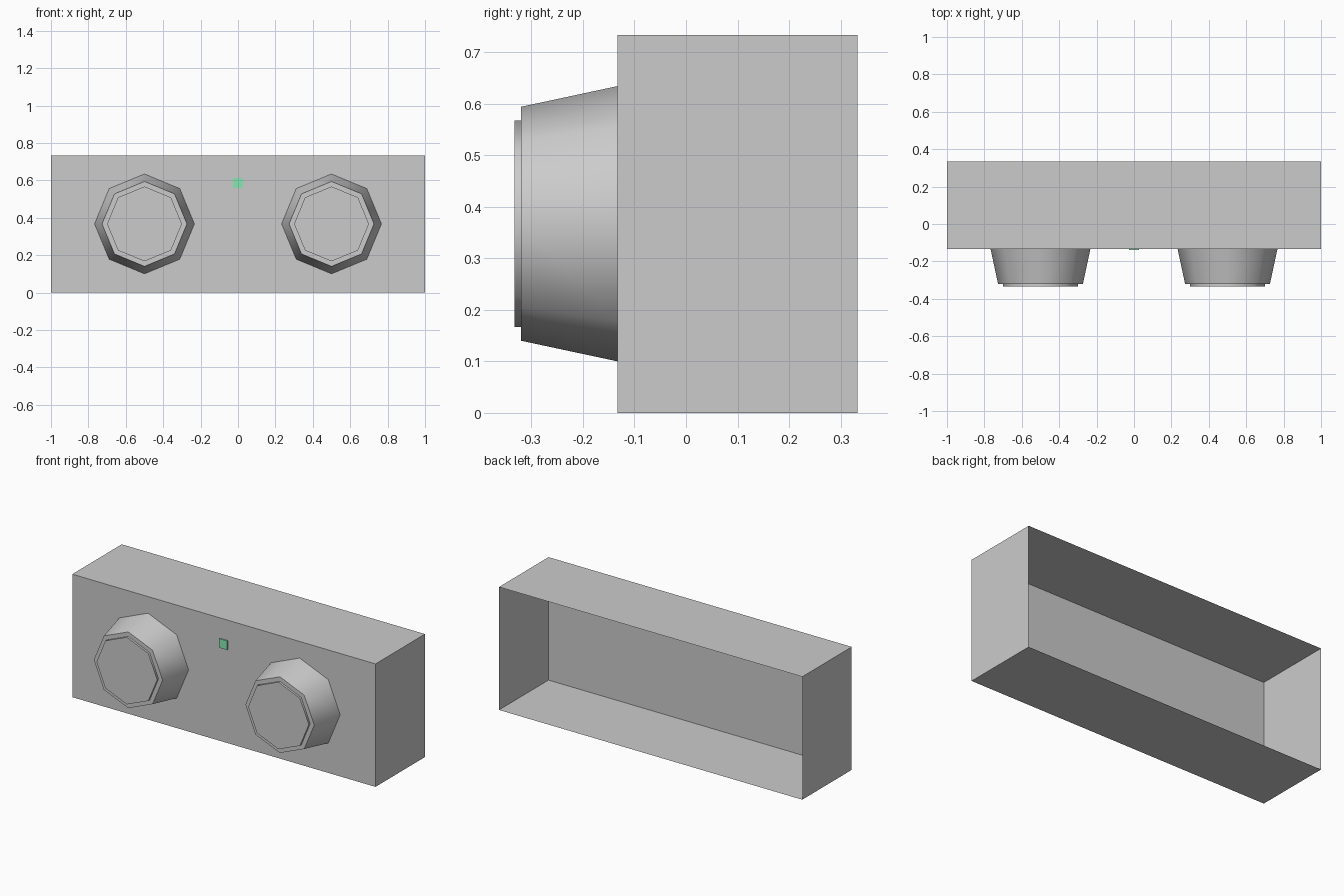
import bpy, bmesh, math

if "Cube" in bpy.data.objects:
    bpy.data.objects.remove(bpy.data.objects["Cube"])


def finish(name, bm, smooth=False):
    bmesh.ops.recalc_face_normals(bm, faces=bm.faces)
    mesh = bpy.data.meshes.new(name)
    bm.to_mesh(mesh)
    bm.free()
    obj = bpy.data.objects.new(name, mesh)
    bpy.context.collection.objects.link(obj)
    if smooth:
        bpy.ops.object.select_all(action='DESELECT')
        obj.select_set(True)
        bpy.context.view_layer.objects.active = obj
        bpy.ops.object.shade_smooth_by_angle(angle=math.radians(50))
    return obj


def open_box(name, x0, x1, y0, y1, z0, z1):
    """Shell extruded back from a front panel, open at the back."""
    bm = bmesh.new()
    front = bm.faces.new([bm.verts.new((x, y0, z)) for x, z in
                          ((x0, z0), (x1, z0), (x1, z1), (x0, z1))])
    back = bmesh.ops.extrude_edge_only(bm, edges=list(front.edges))
    for v in back["geom"]:
        if isinstance(v, bmesh.types.BMVert):
            v.co.y = y1
    obj = finish(name, bm)
    # outward normals, front panel faces -y
    if obj.data.polygons[0].normal.y > 0:
        obj.data.flip_normals()
    return obj


def knob(name, x, z, profile, sides=8):
    """Turned knob: rings of (radius, y) closed by a front face."""
    bm = bmesh.new()
    rings = [[bm.verts.new((x + r * math.cos(math.tau * i / sides), y,
                            z + r * math.sin(math.tau * i / sides)))
              for i in range(sides)] for r, y in profile]
    for a, b in zip(rings, rings[1:]):
        for i in range(sides):
            j = (i + 1) % sides
            bm.faces.new((a[i], a[j], b[j], b[i]))
    bm.faces.new(rings[-1])
    obj = finish(name, bm, smooth=True)
    if obj.data.polygons[-1].normal.y > 0:
        obj.data.flip_normals()
    return obj


# Housing, open at the back
open_box("housing", -1, 1, -0.133, 0.333, 0, 0.733)

# Two tapered knobs with raised caps
profile = [(0.267, -0.133), (0.227, -0.32), (0.2, -0.32), (0.2, -0.333)]
for side, x in (("left", -0.5), ("right", 0.5)):
    knob(side + "_knob", x, 0.367, profile)

# Green indicator light
light = open_box("indicator_light", -0.027, 0.027, -0.14, -0.133, 0.558, 0.612)
green = bpy.data.materials.new("green")
green.diffuse_color = (0.25, 0.8, 0.45, 1)
green.use_nodes = True
green.node_tree.nodes["Principled BSDF"].inputs["Base Color"].default_value = green.diffuse_color
light.data.materials.append(green)
